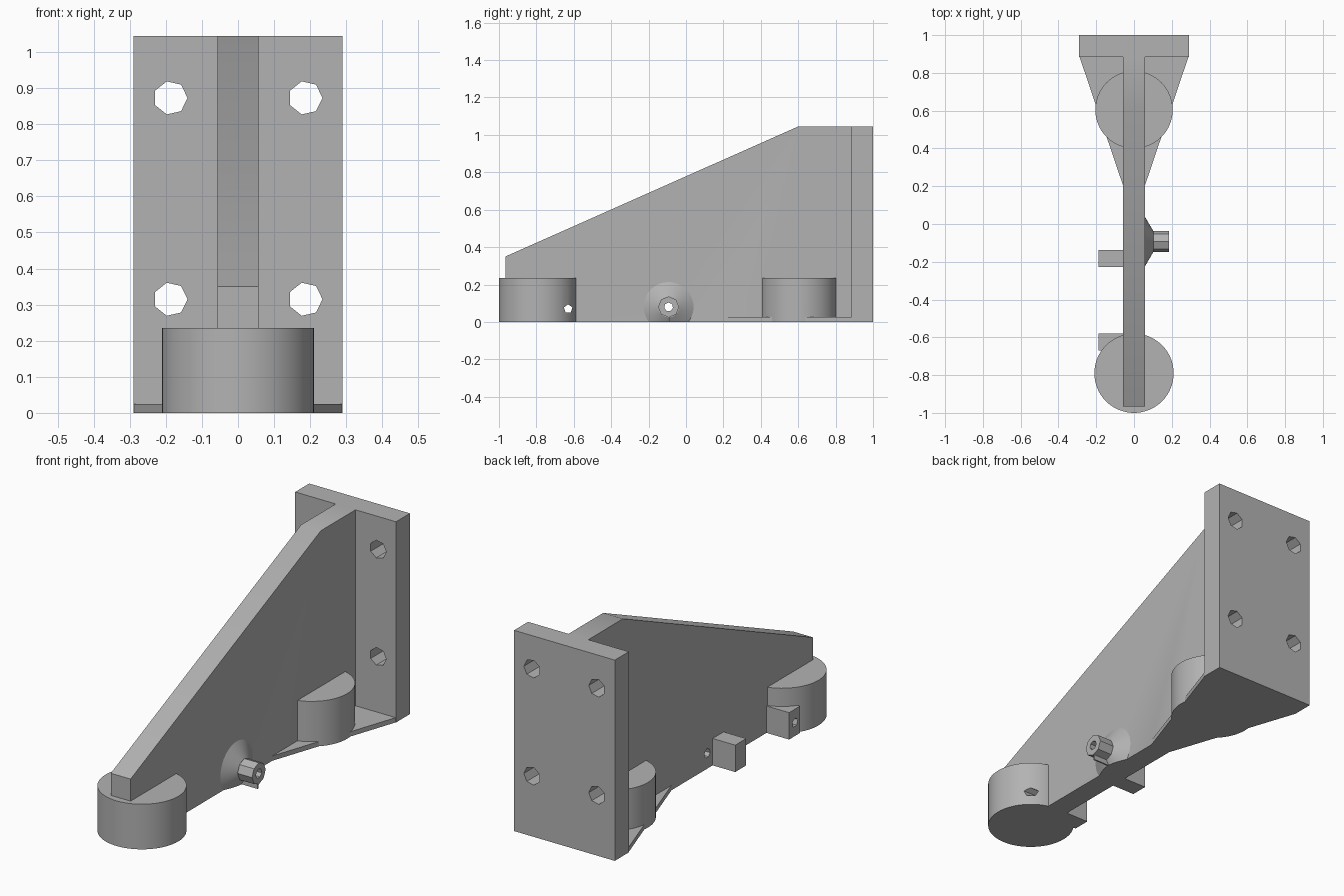
import bpy
import bmesh
import math
from mathutils import Matrix, Vector

default = bpy.data.objects.get("Cube")
if default:
    bpy.data.objects.remove(default, do_unlink=True)

grey = bpy.data.materials.new("matte_grey")
grey.use_nodes = True
colour = (0.45, 0.45, 0.45, 1)
grey.diffuse_color = colour
grey.node_tree.nodes["Principled BSDF"].inputs["Base Color"].default_value = colour

WEB = 0.057      # half thickness of the web
HOLE_Z = 0.07    # height of the small cross holes


def finish(bm, name):
    bmesh.ops.recalc_face_normals(bm, faces=bm.faces)
    mesh = bpy.data.meshes.new(name)
    bm.to_mesh(mesh)
    bm.free()
    mesh.materials.append(grey)
    obj = bpy.data.objects.new(name, mesh)
    bpy.context.collection.objects.link(obj)
    return obj


def box(name, low, high):
    bm = bmesh.new()
    low, high = Vector(low), Vector(high)
    bmesh.ops.create_cube(bm, size=1)
    bmesh.ops.scale(bm, vec=high - low, verts=bm.verts)
    bmesh.ops.translate(bm, vec=(low + high) / 2, verts=bm.verts)
    return finish(bm, name)


def prism(name, outline, offset):
    bm = bmesh.new()
    face = bm.faces.new([bm.verts.new(p) for p in outline])
    ext = bmesh.ops.extrude_face_region(bm, geom=[face])
    moved = [v for v in ext["geom"] if isinstance(v, bmesh.types.BMVert)]
    bmesh.ops.translate(bm, vec=offset, verts=moved)
    return finish(bm, name)


def rod(name, start, end, r1, sides, r2=None, turn=0.0):
    """Cylinder or cone between two points, turned about its own axis."""
    bm = bmesh.new()
    start, end = Vector(start), Vector(end)
    axis = end - start
    bmesh.ops.create_cone(bm, cap_ends=True, segments=sides, radius1=r1,
                          radius2=r1 if r2 is None else r2, depth=axis.length)
    spin = Matrix.Rotation(turn, 4, "Z")
    aim = axis.to_track_quat("Z", "Y").to_matrix().to_4x4()
    bm.transform(Matrix.Translation((start + end) / 2) @ aim @ spin)
    return finish(bm, name)


def combine(target, others, operation):
    """Apply a boolean with each helper, then discard the helper."""
    for other in others:
        other.hide_render = True
        mod = target.modifiers.new("cut", "BOOLEAN")
        mod.operation = operation
        mod.solver = "EXACT"
        mod.object = other
        bpy.context.view_layer.objects.active = target
        bpy.ops.object.modifier_apply(modifier=mod.name)
        bpy.data.objects.remove(other, do_unlink=True)


def cross_hole(y, z=HOLE_Z, sides=5):
    return rod("cross_hole", (-0.5, y, z), (0.5, y, z), 0.024, sides)


def smooth(obj):
    bpy.ops.object.select_all(action="DESELECT")
    obj.select_set(True)
    bpy.context.view_layer.objects.active = obj
    bpy.ops.object.shade_smooth_by_angle(angle=math.radians(25))


# Body: sloped web, mounting flange, thin foot gusset and two round bosses
side = [(-0.965, 0), (-0.965, 0.35), (0.6, 1.045), (0.95, 1.045), (0.95, 0)]
body = prism("bracket_body", [(-WEB, y, z) for y, z in side], (2 * WEB, 0, 0))
flange = box("flange", (-0.29, 0.885, 0), (0.29, 1, 1.045))
foot = [(-0.29, 0.89), (0.29, 0.89), (0.05, 0.18), (-0.05, 0.18)]
gusset = prism("gusset", [(x, y, 0) for x, y in foot], (0, 0, 0.025))
bosses = [rod("boss", (0, y, 0), (0, y, 0.235), r, 64)
          for y, r in ((-0.79, 0.21), (0.605, 0.205))]
combine(body, [flange, gusset] + bosses, "UNION")

# Blind sockets under the bosses, screw holes in the flange, cross holes
NOZZLE_Y, NOZZLE_Z = -0.093, 0.08
cutters = [rod("socket", (0, y, -0.1), (0, y, 0.18), 0.095, 48)
           for y in (-0.79, 0.605)]
cutters += [rod("screw_hole", (x, 0.7, z), (x, 1.2, z), 0.047, 7, turn=math.pi / 2)
            for x in (-0.187, 0.187) for z in (0.315, 0.873)]
cutters += [cross_hole(y) for y in (-0.63, -0.19)]
cutters.append(cross_hole(NOZZLE_Y, NOZZLE_Z, 7))
combine(body, cutters, "DIFFERENCE")
smooth(body)

# Two drilled blocks on the right face
for name, y in (("front_drilled_block", -0.626), ("rear_drilled_block", -0.183)):
    block = box(name, (-0.187, y - 0.045, 0), (-WEB, y + 0.045, 0.14))
    cutters = [cross_hole(-0.63 if y < -0.4 else -0.19)]
    if y < -0.4:
        cutters.append(rod("socket", (0, -0.79, -0.1), (0, -0.79, 0.18), 0.095, 48))
    combine(block, cutters, "DIFFERENCE")

# Nozzle on the left face: flared collar trimmed at the base, and octagonal tube
collar = rod("nozzle_collar", (WEB, NOZZLE_Y, NOZZLE_Z),
             (0.102, NOZZLE_Y, NOZZLE_Z), 0.133, 48, r2=0.056)
combine(collar, [box("trim", (-0.5, -0.5, -0.5), (0.5, 0.5, 0)),
                 cross_hole(NOZZLE_Y, NOZZLE_Z, 7)], "DIFFERENCE")
smooth(collar)
tube = rod("nozzle_tube", (0.09, NOZZLE_Y, NOZZLE_Z),
           (0.185, NOZZLE_Y, NOZZLE_Z), 0.056, 8)
combine(tube, [cross_hole(NOZZLE_Y, NOZZLE_Z, 7)], "DIFFERENCE")

# Thin rib that carries the tube
box("nozzle_rib", (WEB, NOZZLE_Y - 0.004, 0), (0.18, NOZZLE_Y + 0.004, 0.035))
